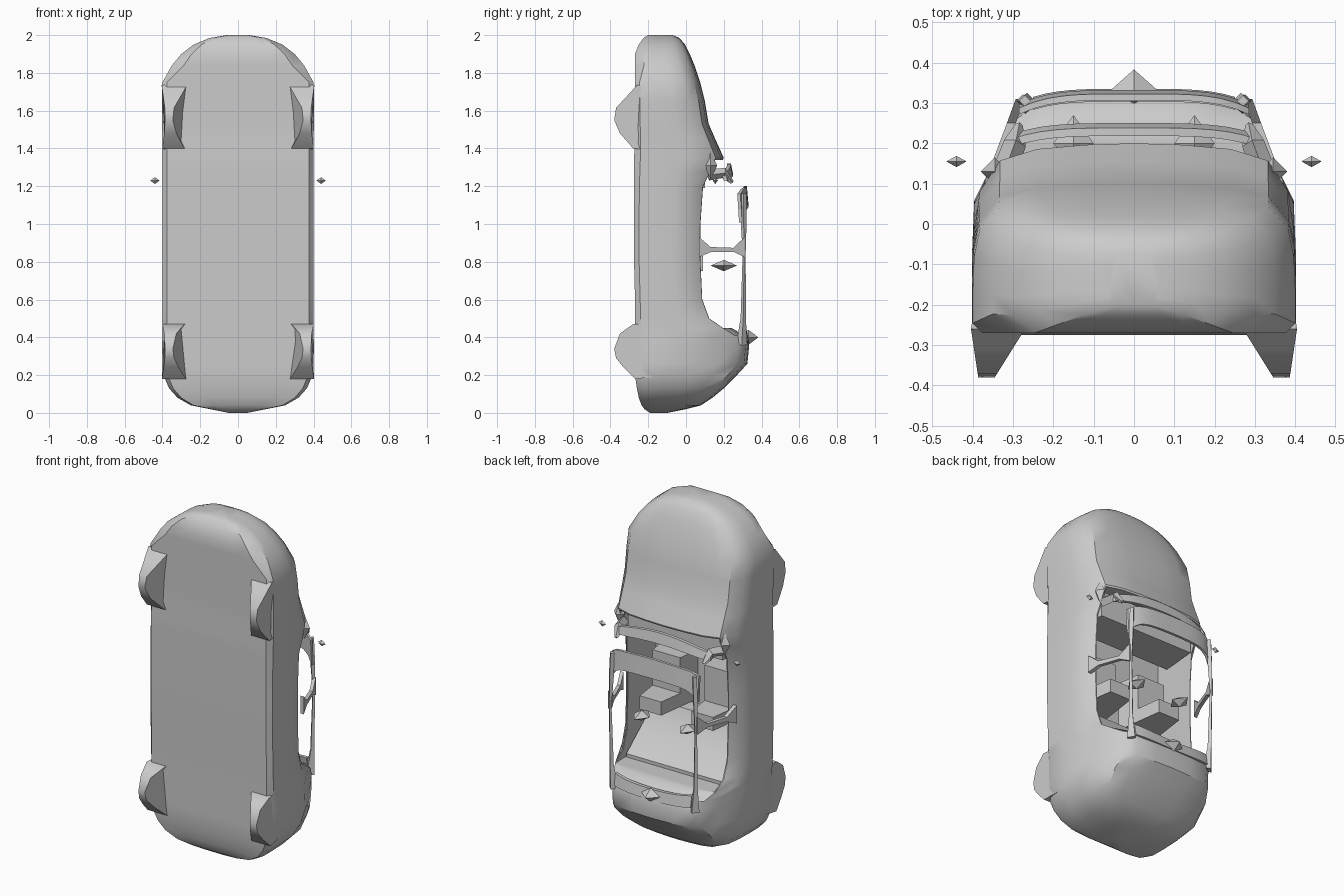
import bpy, bmesh, math
from mathutils import Vector

if "Cube" in bpy.data.objects:
    bpy.data.objects.remove(bpy.data.objects["Cube"])

grey = bpy.data.materials.new("body_grey")
grey.diffuse_color = (0.6, 0.6, 0.6, 1)
grey.use_nodes = True
grey.node_tree.nodes["Principled BSDF"].inputs["Base Color"].default_value = grey.diffuse_color


def make(name, verts, faces, smooth=None):
    me = bpy.data.meshes.new(name)
    me.from_pydata([tuple(v) for v in verts], [], faces)
    bm = bmesh.new()
    bm.from_mesh(me)
    bmesh.ops.recalc_face_normals(bm, faces=bm.faces)
    bm.to_mesh(me)
    bm.free()
    me.materials.append(grey)
    ob = bpy.data.objects.new(name, me)
    bpy.context.collection.objects.link(ob)
    if smooth:
        finish(ob, smooth)
    return ob


def finish(ob, angle):
    bpy.ops.object.select_all(action='DESELECT')
    ob.select_set(True)
    bpy.context.view_layer.objects.active = ob
    bpy.ops.object.shade_smooth_by_angle(angle=math.radians(angle))


def loft(name, rings, smooth=None):
    """Join closed rings of equal length and cap both ends."""
    n = len(rings[0])
    verts = [p for r in rings for p in r]
    faces = [(i*n+j, i*n+(j+1) % n, (i+1)*n+(j+1) % n, (i+1)*n+j)
             for i in range(len(rings)-1) for j in range(n)]
    faces += [tuple(range(n)), tuple(range(len(verts)-n, len(verts)))]
    return make(name, verts, faces, smooth)


def box(name, x0, x1, y0, y1, z0, z1, taper=0.0):
    return loft(name, [[(x0+t, y, z0), (x1-t, y, z0), (x1-t, y, z1), (x0+t, y, z1)]
                       for y, t in ((y0, 0), (y1, taper))])


def gem(name, c, r):
    """Small six-pointed stone shape."""
    v = [Vector(c) + Vector([s*r[a] if a == k else 0 for a in range(3)])
         for k in range(3) for s in (-1, 1)]
    return make(name, v, [(a, b, d) for a in (0, 1) for b in (2, 3) for d in (4, 5)])


def bar(name, pts, widths):
    """Diamond bar through points, with a radius at each point."""
    rings = []
    for i, p in enumerate(pts):
        d = (Vector(pts[min(i+1, len(pts)-1)]) - Vector(pts[max(i-1, 0)])).normalized()
        a = d.cross(Vector((0, 0, 1)) if abs(d.z) < .8 else Vector((0, 1, 0))).normalized()
        b = d.cross(a)
        rings.append([Vector(p)+widths[i]*q for q in (a, b, -a, -b)])
    return loft(name, rings)


def band(name, half, y, crown, z0, z1, sag, thick, corner=0.0):
    """Crowned strip running across the car, with deeper ends if corner is set."""
    rings = []
    for i in range(17):
        x = half*(i/8-1)
        u = (x/half)**2
        top = y-crown*u*u
        lo, hi = z0-sag*u*.6-corner*u**4, z1-sag*u-corner*.3*u**6
        rings.append([(x, top, lo), (x, top-thick*.6, hi),
                      (x, top-thick*1.6, hi), (x, top-thick, lo)])
    return loft(name, rings, 35)


# Body shell: height along the car, half width, underside, upper side
stations = [(0, .05, -.19, -.10), (.02, .15, -.22, .00), (.04, .25, -.235, .08),
            (.08, .32, -.25, .14), (.13, .365, -.26, .20), (.2, .395, -.27, .27),
            (.26, .4, -.27, .325), (.36, .402, -.27, .335), (.41, .4, -.27, .31),
            (.45, .4, -.27, .24), (.5, .4, -.27, .16), (.6, .4, -.27, .12),
            (.8, .4, -.275, .11), (1.0, .4, -.275, .11), (1.2, .4, -.275, .125),
            (1.28, .4, -.275, .17), (1.35, .4, -.275, .20), (1.45, .4, -.27, .155),
            (1.53, .402, -.27, .12), (1.65, .402, -.27, .10), (1.75, .4, -.27, .075),
            (1.84, .35, -.27, .045), (1.9, .3, -.27, .02), (1.95, .235, -.25, -.005),
            (1.985, .15, -.225, -.035), (2.0, .06, -.2, -.07)]
shape = [(0, 0), (.5, 0), (.94, 0), (1, .07), (1, .3), (.99, .55), (.955, .75),
         (.83, .91), (.6, .97), (.3, .992), (0, 1)]
nose_edge = {2: (.82, 0), 3: (1, .15)}
rings = []
for z, w, lo, hi in stations:
    half = []
    for k, f in enumerate(shape):
        fx, fy = nose_edge.get(k, f) if z > 1.8 else f
        y = lo+(hi-lo)*fy
        half.append((min(w*fx, .385-.5*(y-.08)), y, z))
    rings.append(half + [(-x, y, z) for x, y, z in half[-2:0:-1]])
body = loft("body", rings)

# Open cabin tub
cut = box("cabin_cutter", -.335, .335, -.2, .5, .45, 1.34, .02)
cut.hide_render = True
cut.hide_set(True)
mod = body.modifiers.new("cabin", 'BOOLEAN')
mod.object, mod.operation, mod.solver = cut, 'DIFFERENCE', 'EXACT'
bpy.context.view_layer.objects.active = body
bpy.ops.object.modifier_apply(modifier="cabin")
finish(body, 35)

# Wheel bulges under the floor
front = [(-.17, 1.73), (-.26, 1.735), (-.31, 1.68), (-.37, 1.615), (-.38, 1.55),
         (-.35, 1.48), (-.28, 1.4), (-.17, 1.39)]
rear = [(-.17, .19), (-.27, .18), (-.33, .24), (-.37, .29), (-.38, .34),
        (-.35, .42), (-.28, .47), (-.17, .47)]
for label, prof in (("front", front), ("rear", rear)):
    for side, s in (("left", -1), ("right", 1)):
        inner, outer = [], []
        for y, z in prof:
            t = min(max((-y-.26)/.12, 0), 1)
            inner.append((s*(.27+.075*t), y, z))
            outer.append((s*(.39 if y > -.2 else .404-.018*t), y, z))
        loft(f"{label}_wheel_{side}", [inner, outer], 40)

# Roof header, windscreen base and rear window edge
band("roof_header", .285, .332, .035, 1.09, 1.2, .02, .016, .07)
band("windscreen_base", .31, .25, .03, 1.26, 1.32, .05, .02)
band("rear_window_edge", .25, .335, .02, .37, .43, -.02, .02)

# Side rails, pillars, mirrors and front quarter pieces
for side, s in (("left", -1), ("right", 1)):
    bar(f"roof_rail_{side}", [(s*.265, .295, .36), (s*.275, .303, .5), (s*.28, .308, .85),
                              (s*.275, .305, 1.02), (s*.27, .305, 1.16)],
        [.03, .014, .008, .016, .014])
    loft(f"middle_pillar_{side}",
         [[(s*(x-.012), y, .86-h*.5), (s*(x+.01), y, .86-h*.5),
           (s*(x+.01), y, .86+h), (s*(x-.012), y, .86+h)]
          for x, y, h in ((.372, .07, .07), (.35, .13, .018), (.305, .25, .014), (.283, .31, .07))])
    gem(f"mirror_{side}", (s*.44, .155, 1.23), (.025, .014, .018))
    gem(f"quarter_piece_{side}", (s*.345, .13, 1.31), (.035, .035, .07))
    bar(f"screen_corner_{side}", [(s*.325, .12, 1.26), (s*.295, .2, 1.27), (s*.285, .245, 1.22)],
        [.03, .028, .01])
    # Seats and headrests
    box(f"seat_base_{side}", s*.17-.11, s*.17+.11, -.2, -.06, .82, 1.04, .02)
    box(f"seat_back_{side}", s*.17-.11, s*.17+.11, -.2, .09, .75, .83, .04)
    gem(f"headrest_{side}", (s*.15, .2, .78), (.05, .07, .03))

# Sloping rear seat
seat = [(-.2, .72), (-.11, .72), (-.06, .6), (.1, .47), (.1, .44), (-.2, .44)]
loft("rear_seat", [[(x, y, z) for y, z in seat] for x in (-.32, .32)], 30)

# Dashboard and rear fin
box("dashboard", -.33, .33, -.12, .1, 1.19, 1.35, .02)
gem("rear_fin", (0, .33, .4), (.06, .053, .04))
